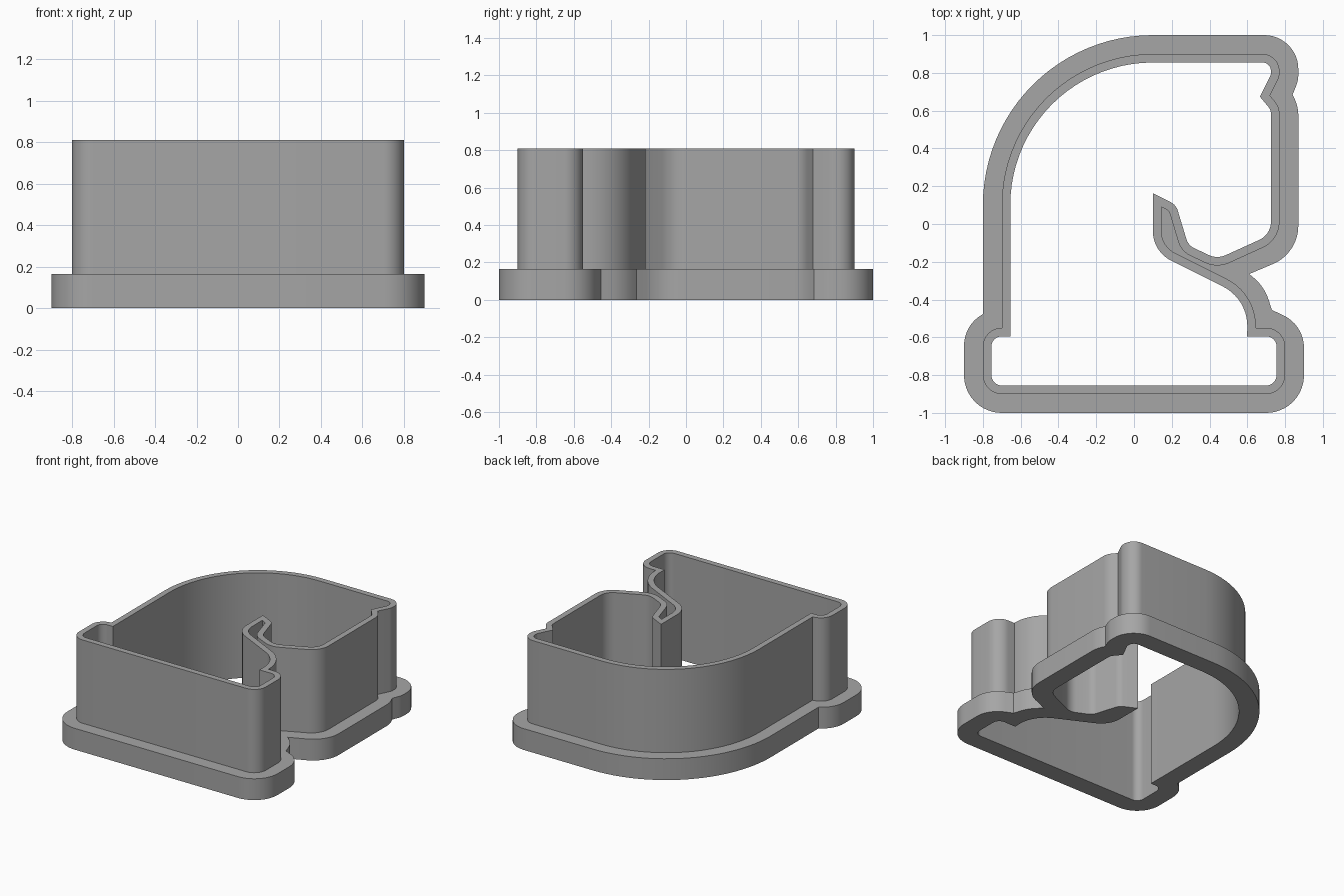
import bpy, bmesh, math
from mathutils import Vector

if "Cube" in bpy.data.objects:
    bpy.data.objects.remove(bpy.data.objects["Cube"], do_unlink=True)

RIM_HEIGHT, TOTAL_HEIGHT, WALL = 0.165, 0.81, 0.045

# Corners are x, y and rounding radius, counter-clockwise
blade_corners = [
    (-0.8, -0.9, 0.1), (0.8, -0.9, 0.1), (0.8, -0.55, 0.1),      # base
    (0.645, -0.55, 0), (0.65, -0.37, 0.28),                      # neck
    (0.145, -0.118, 0.13), (0.145, 0.09, 0), (0.185, 0.07, 0.03),  # hook
    (0.25, -0.145, 0.12), (0.44, -0.235, 0.15), (0.77, -0.085, 0.15),  # jaw
    (0.77, 0.62, 0.1), (0.72, 0.68, 0),                          # notch
    (0.77, 0.78, 0.08), (0.77, 0.9, 0.09),                       # forehead
    (-0.7, 0.9, 0.8), (-0.7, -0.55, 0), (-0.8, -0.55, 0.099),    # back
]
rim_corners = [
    (-0.9, -1, 0.2), (0.9, -1, 0.2), (0.9, -0.535, 0.19),
    (0.73, -0.455, 0), (0.69, -0.33, 0.25), (0.61, -0.265, 0),
    (0.87, -0.155, 0.22), (0.87, 0.62, 0.2), (0.84, 0.685, 0),
    (0.87, 0.76, 0.15), (0.87, 1, 0.18),
    (-0.8, 1, 0.9), (-0.8, -0.477, 0), (-0.9, -0.535, 0.19),
]


def rounded_outline(corners):
    """Replace each corner by an arc of its radius."""
    points = []
    for i, (x, y, radius) in enumerate(corners):
        corner = Vector((x, y))
        if radius == 0:
            points.append(corner)
            continue
        back = (Vector(corners[i - 1][:2]) - corner).normalized()
        ahead = (Vector(corners[(i + 1) % len(corners)][:2]) - corner).normalized()
        half = back.angle(ahead) / 2
        centre = corner + (back + ahead).normalized() * radius / math.sin(half)
        start = corner + back * radius / math.tan(half) - centre
        end = corner + ahead * radius / math.tan(half) - centre
        sweep = math.atan2(start.cross(end), start.dot(end))
        steps = max(4, round(abs(sweep) * (6 + 10 * radius)))
        for k in range(steps + 1):
            a = math.atan2(start.y, start.x) + sweep * k / steps
            points.append(centre + radius * Vector((math.cos(a), math.sin(a))))
    return points


def inset(points, distance):
    """Mitred inward offset of a closed outline."""
    result = []
    for i, p in enumerate(points):
        d1 = (p - points[i - 1]).normalized()
        d2 = (points[(i + 1) % len(points)] - p).normalized()
        n1, n2 = Vector((-d1.y, d1.x)), Vector((-d2.y, d2.x))
        result.append(p + (n1 + n2) * distance / (1 + n1.dot(n2)))
    return result


bm = bmesh.new()


def ring(points, z):
    verts = [bm.verts.new((p.x, p.y, z)) for p in points]
    edges = [bm.edges.new((verts[i - 1], verts[i])) for i in range(len(verts))]
    return verts, edges


def bridge(a, b):
    for i in range(len(a)):
        bm.faces.new((a[i - 1], a[i], b[i], b[i - 1]))


blade = rounded_outline(blade_corners)
inner = inset(blade, WALL)
rim = rounded_outline(rim_corners)

rim_low, rim_low_edges = ring(rim, 0)
rim_high, rim_high_edges = ring(rim, RIM_HEIGHT)
blade_low, blade_low_edges = ring(blade, RIM_HEIGHT)
blade_high, _ = ring(blade, TOTAL_HEIGHT)
inner_low, inner_low_edges = ring(inner, 0)
inner_high, _ = ring(inner, TOTAL_HEIGHT)

# Upright walls and cutting edge
bridge(rim_low, rim_high)
bridge(blade_low, blade_high)
bridge(blade_high, inner_high)
bridge(inner_high, inner_low)

# Flat rim ledge and underside
for edges in (rim_high_edges + blade_low_edges, rim_low_edges + inner_low_edges):
    bmesh.ops.triangle_fill(bm, use_beauty=True, use_dissolve=False, edges=edges)
bmesh.ops.recalc_face_normals(bm, faces=bm.faces)

mesh = bpy.data.meshes.new("cutter_body")
bm.to_mesh(mesh)
bm.free()
cutter = bpy.data.objects.new("cutter_body", mesh)
bpy.context.collection.objects.link(cutter)

# Plain grey plastic
grey = bpy.data.materials.new("plain_grey")
grey.use_nodes = True
grey.diffuse_color = (0.38, 0.38, 0.38, 1)
grey.node_tree.nodes["Principled BSDF"].inputs["Base Color"].default_value = grey.diffuse_color
mesh.materials.append(grey)

bpy.ops.object.select_all(action='DESELECT')
cutter.select_set(True)
bpy.context.view_layer.objects.active = cutter
bpy.ops.object.shade_smooth_by_angle(angle=math.radians(30))
